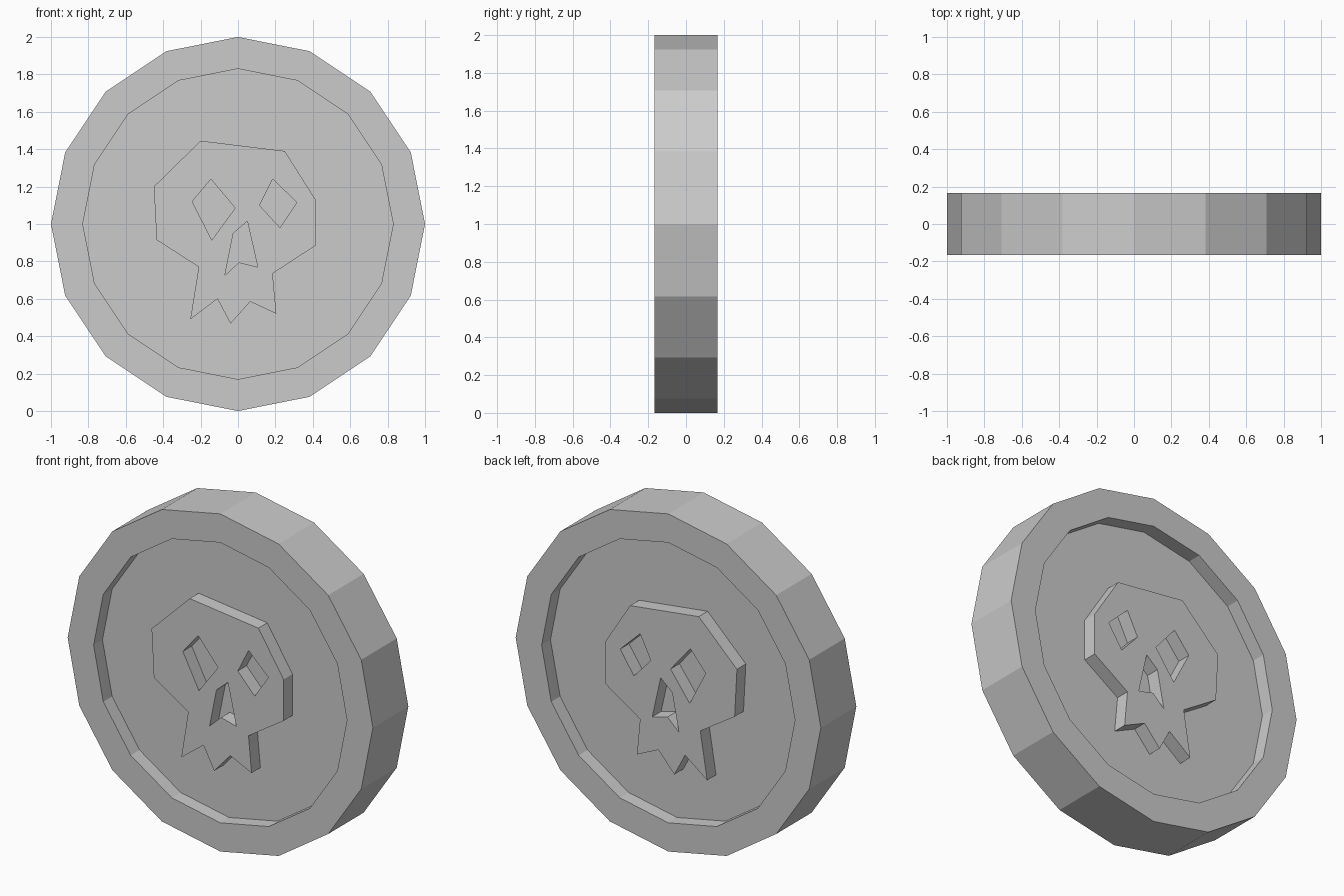
import bpy, bmesh
from math import tau
from mathutils import Vector

if "Cube" in bpy.data.objects:
    bpy.data.objects.remove(bpy.data.objects["Cube"])

HALF = 0.166    # half thickness of the rim
FLOOR = 0.083   # half thickness of the recessed disc
INNER = 0.83


def finish(bm, name):
    bmesh.ops.recalc_face_normals(bm, faces=bm.faces[:])
    mesh = bpy.data.meshes.new(name)
    bm.to_mesh(mesh)
    bm.free()
    obj = bpy.data.objects.new(name, mesh)
    bpy.context.collection.objects.link(obj)
    return obj


# Coin body: 16-sided revolve of a rimmed profile around the y axis
profile = [(0, -FLOOR), (INNER, -FLOOR), (INNER, -HALF), (1, -HALF),
           (1, HALF), (INNER, HALF), (INNER, FLOOR), (0, FLOOR)]
bm = bmesh.new()
pts = [bm.verts.new((r, y, 1)) for r, y in profile]
edges = [bm.edges.new(pair) for pair in zip(pts, pts[1:])]
bmesh.ops.spin(bm, geom=pts + edges, cent=(0, 0, 1), axis=(0, 1, 0),
               angle=tau, steps=16, use_merge=False)
bmesh.ops.remove_doubles(bm, verts=bm.verts[:], dist=1e-4)
finish(bm, "coin_body")

# Skull relief: outline with eye and nose holes, (x, z)
loops = [
    # head and jaw
    [(-0.2, 1.445), (0.25, 1.39), (0.415, 1.13), (0.415, 0.885), (0.185, 0.735),
     (0.205, 0.52), (0.065, 0.585), (-0.04, 0.467), (-0.11, 0.6), (-0.255, 0.49),
     (-0.21, 0.77), (-0.435, 0.915), (-0.45, 1.2)],
    # eyes
    [(-0.145, 1.24), (-0.015, 1.085), (-0.14, 0.915), (-0.245, 1.12)],
    [(0.185, 1.24), (0.315, 1.115), (0.225, 0.98), (0.115, 1.1)],
    # nose
    [(0.05, 1.015), (0.105, 0.77), (0.005, 0.795), (-0.07, 0.725), (-0.025, 0.95)],
]


def skull(name, side):
    bm = bmesh.new()
    walls = []
    for loop in loops:
        low = [bm.verts.new((x, side * FLOOR, z)) for x, z in loop]
        top = [bm.verts.new((x, side * HALF, z)) for x, z in loop]
        for i in range(len(loop)):
            j = (i + 1) % len(loop)
            bm.faces.new((low[i], low[j], top[j], top[i]))
            walls.append(bm.edges.get((top[i], top[j])))
    bmesh.ops.triangle_fill(bm, edges=walls, use_beauty=True,
                            normal=Vector((0, side, 0)))
    finish(bm, name)


skull("front_skull", -1)
skull("back_skull", 1)
